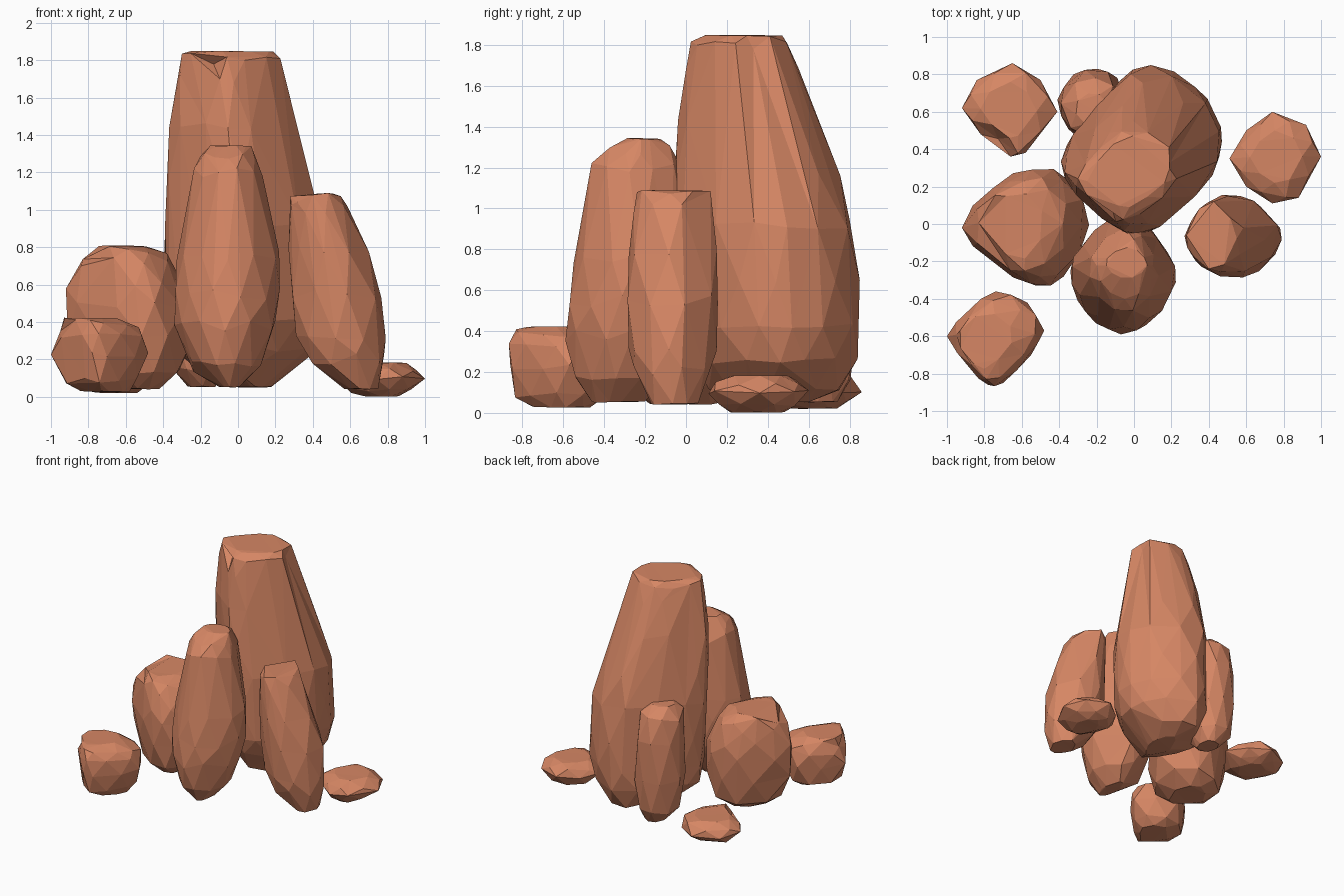
import bpy, bmesh, random
from mathutils import Vector

random.seed(4)
clay = bpy.data.materials.new("terracotta_stone")
clay.diffuse_color = (0.67, 0.24, 0.128, 1)


def fit(points, plan, box):
    """Map plan coordinates into a box (x0, x1, y0, y1)."""
    xs, ys = [p[0] for p in plan], [p[1] for p in plan]
    x0, x1, y0, y1 = box
    return [(x0 + (x1 - x0) * (x - min(xs)) / (max(xs) - min(xs)),
             y0 + (y1 - y0) * (y - min(ys)) / (max(ys) - min(ys))) for x, y in points]


def rock(name, plan, rings, rough=0.02, dents=()):
    """Faceted stone: hull around staggered rings (z, x0, x1, y0, y1)."""
    bm = bmesh.new()
    n = len(plan)
    cx, cy = sum(p[0] for p in plan) / n, sum(p[1] for p in plan) / n
    mids = []
    for i in range(n):
        (ax, ay), (bx, by) = plan[i], plan[(i + 1) % n]
        mids.append((cx + ((ax + bx) / 2 - cx) * 1.05, cy + ((ay + by) / 2 - cy) * 1.05))
    for k, (z, *box) in enumerate(rings):
        edge = k in (0, len(rings) - 1)
        for x, y in fit(mids if k % 2 else plan, plan, box):
            dz = random.uniform(-1, 1) * rough * (0.4 if edge else 1.5)
            if edge:
                dz = abs(dz) * (1 if k == 0 else -1)
            bm.verts.new((x, y, z + dz))
    hull = bmesh.ops.convex_hull(bm, input=bm.verts)
    junk = {g for g in hull["geom_interior"] + hull["geom_unused"]
            if isinstance(g, bmesh.types.BMVert)}
    bmesh.ops.delete(bm, geom=list(junk), context='VERTS')
    bmesh.ops.dissolve_limit(bm, angle_limit=0.1, verts=bm.verts, edges=bm.edges)
    bmesh.ops.triangulate(bm, faces=bm.faces)
    # chipped corners
    for spot, push in dents:
        v = min(bm.verts, key=lambda v: (v.co - Vector(spot)).length)
        v.co += Vector(push)
    bmesh.ops.recalc_face_normals(bm, faces=bm.faces)
    me = bpy.data.meshes.new(name)
    bm.to_mesh(me)
    bm.free()
    me.materials.append(clay)
    bpy.context.collection.objects.link(bpy.data.objects.new(name, me))


# Tall main spire
rock("main_spire",
     [(.09, .85), (.33, .73), (.44, .57), (.47, .44), (.42, .26), (.24, .08), (.06, -.05),
      (-.05, -.03), (-.22, .12), (-.37, .28), (-.36, .42), (-.25, .55), (-.1, .75)],
     [(.05, 0, .18, .25, .6), (.13, -.2, .29, .12, .77), (.26, -.34, .42, .01, .84),
      (.42, -.36, .46, -.04, .855), (.65, -.37, .47, -.05, .85), (.92, -.375, .45, -.06, .83),
      (1.15, -.37, .39, -.05, .755), (1.45, -.355, .325, -.03, .655), (1.7, -.31, .25, .0, .55),
      (1.82, -.29, .23, .03, .51), (1.85, -.25, .19, .09, .47)],
     0.015, [((-.15, .06, 1.84), (.02, .05, -.03)), ((.2, .35, 1.82), (-.04, 0, -.04))])

# Front column
rock("front_column",
     [(-.06, -.58), (.08, -.53), (.2, -.38), (.22, -.24), (.12, -.08), (.03, .03),
      (-.13, .03), (-.28, -.12), (-.34, -.24), (-.3, -.4), (-.2, -.52)],
     [(.05, -.1, .01, -.46, -.2), (.16, -.25, .12, -.55, -.08), (.38, -.34, .2, -.59, .02),
      (.55, -.34, .22, -.58, .03), (.75, -.33, .22, -.55, .03), (1.2, -.24, .13, -.47, -.03),
      (1.28, -.2, .1, -.4, -.08), (1.345, -.15, .07, -.29, -.13)])

# Large left boulder
rock("left_boulder",
     [(-.93, -.02), (-.75, -.2), (-.53, -.33), (-.38, -.28), (-.24, 0), (-.35, .24),
      (-.53, .3), (-.75, .2)],
     [(.04, -.7, -.42, -.18, .15), (.13, -.84, -.28, -.29, .26), (.3, -.91, -.24, -.33, .29),
      (.48, -.94, -.23, -.34, .31), (.6, -.92, -.28, -.32, .29), (.72, -.9, -.33, -.29, .26),
      (.78, -.87, -.38, -.25, .23), (.81, -.84, -.47, -.19, .17)],
     0.02, [((-.84, -.02, .8), (.04, .02, -.07))])

# Small boulder at front left
rock("front_left_boulder",
     [(-1, -.6), (-.87, -.77), (-.78, -.86), (-.7, -.85), (-.55, -.7), (-.48, -.57),
      (-.57, -.42), (-.74, -.36), (-.88, -.46)],
     [(.025, -.84, -.58, -.75, -.47), (.08, -.96, -.52, -.83, -.39), (.22, -1, -.48, -.86, -.36),
      (.33, -1, -.49, -.86, -.36), (.39, -.98, -.53, -.83, -.41), (.425, -.96, -.64, -.77, -.47)],
     0.015, [((-.96, -.62, .42), (.03, .02, -.06))])

# Leaning column on the right
rock("right_column",
     [(.27, -.06), (.34, -.2), (.5, -.29), (.66, -.26), (.79, -.08), (.72, .06),
      (.55, .17), (.4, .12)],
     [(.04, .57, .75, -.17, .06), (.2, .38, .8, -.26, .13), (.3, .31, .79, -.28, .15),
      (.55, .27, .79, -.29, .17), (.78, .27, .7, -.28, .15), (1.0, .27, .6, -.26, .13),
      (1.06, .28, .55, -.24, .12), (1.08, .32, .49, -.19, .07)])

# Short column behind the spire
rock("back_column",
     [(-.42, .66), (-.36, .5), (-.22, .42), (-.1, .48), (-.05, .62), (-.09, .78),
      (-.2, .83), (-.33, .8)],
     [(.05, -.27, -.12, .55, .74), (.14, -.38, -.07, .47, .81), (.4, -.41, -.05, .43, .83),
      (.7, -.41, -.05, .42, .83), (.9, -.39, -.08, .45, .78), (.98, -.32, -.14, .52, .7)])

# Flat stones on the ground
rock("right_flat_stone",
     [(.51, .35), (.6, .2), (.74, .11), (.88, .14), (1, .36), (.92, .53), (.74, .6), (.6, .5)],
     [(0, .68, .86, .22, .48), (.035, .58, .95, .16, .55), (.1, .51, 1, .11, .6),
      (.15, .54, .98, .14, .57), (.185, .62, .9, .22, .5)], 0.01)
rock("back_left_flat_stone",
     [(-.92, .62), (-.82, .48), (-.66, .36), (-.58, .38), (-.41, .6), (-.5, .77), (-.65, .86),
      (-.84, .77)],
     [(.02, -.76, -.54, .5, .74), (.05, -.86, -.47, .42, .81), (.11, -.92, -.41, .36, .86),
      (.16, -.9, -.43, .38, .84), (.195, -.82, -.52, .46, .76)],
     0.01, [((-.72, .44, .18), (.01, .03, -.04))])
